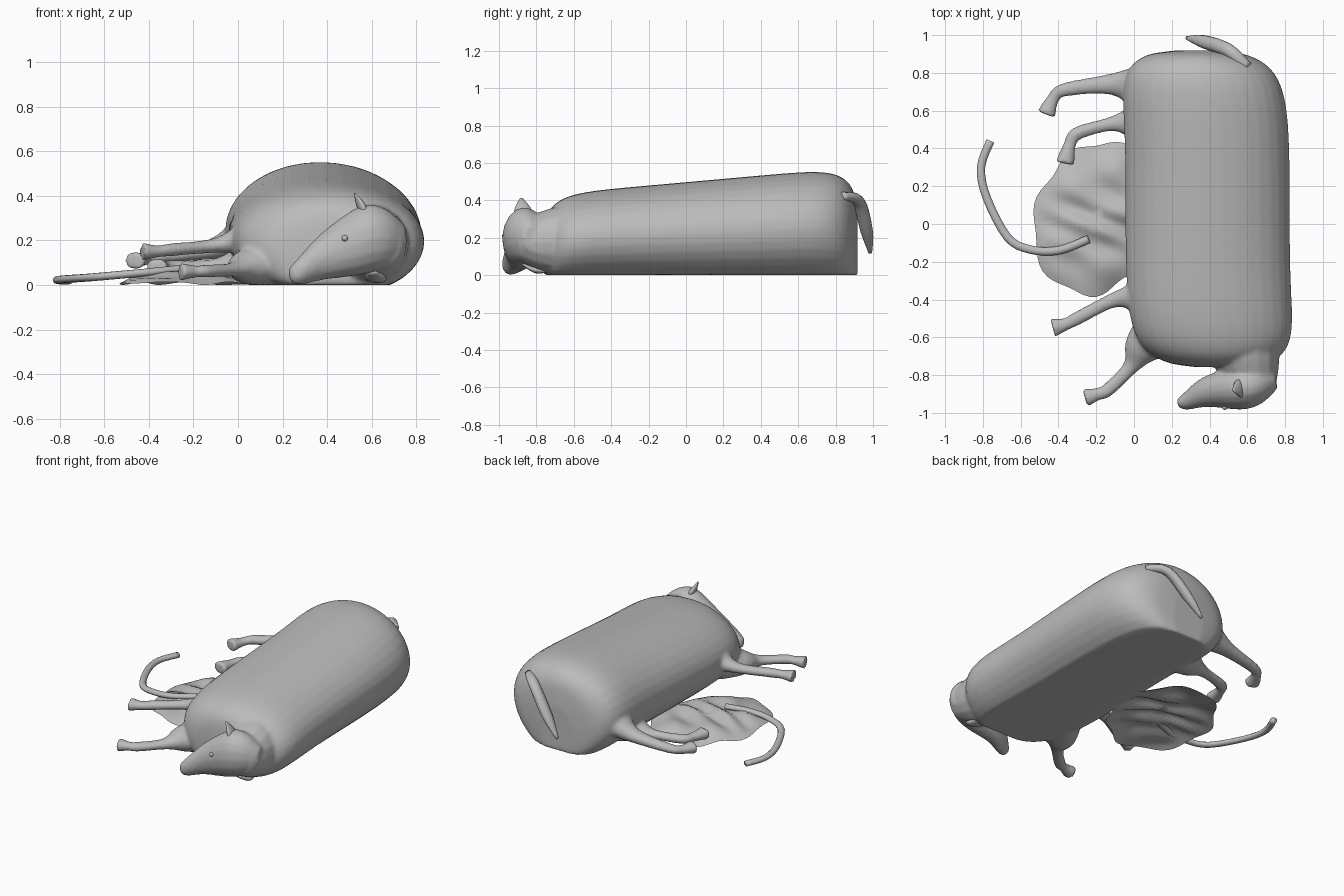
import bpy
import bmesh
import math
from mathutils import Vector

cube = bpy.data.objects.get("Cube")
if cube:
    bpy.data.objects.remove(cube, do_unlink=True)

grey = bpy.data.materials.new("plain grey")
grey.use_nodes = True
colour = (0.5, 0.5, 0.5, 1)
grey.diffuse_color = colour
grey.node_tree.nodes["Principled BSDF"].inputs["Base Color"].default_value = colour
UP = Vector((0, 0, 1))


def spline(points, steps):
    """Catmull-Rom resampling of tuples of any length."""
    last = len(points) - 1
    out = []
    for i in range(last):
        quad = [points[min(max(k, 0), last)] for k in range(i - 1, i + 3)]
        for step in range(steps):
            t = step / steps
            out.append([
                b + t * (c - a + t * (2 * a - 5 * b + 4 * c - d + t * (3 * (b - c) + d - a))) / 2
                for a, b, c, d in zip(*quad)])
    out.append(list(points[-1]))
    return out


def bridge(bm, loops):
    """Quads between consecutive closed loops of vertices."""
    for one, two in zip(loops, loops[1:]):
        for k in range(len(one)):
            j = (k + 1) % len(one)
            bm.faces.new((one[k], one[j], two[j], two[k]))


def loft(bm, rings, sides, axis=None):
    """Closed skin over rings given as x, y, z, half width, half height.
    The rings face the axis if there is one, otherwise they follow the path."""
    rings = spline(rings, 4)
    centres = [Vector(ring[:3]) for ring in rings]
    loops = []
    for i, centre in enumerate(centres):
        ahead = centres[min(i + 1, len(centres) - 1)]
        along = Vector(axis or ahead - centres[max(i - 1, 0)]).normalized()
        side = along.cross(UP).normalized()
        top = side.cross(along)
        width, height = rings[i][3:]
        loop = []
        for k in range(sides):
            angle = math.tau * k / sides
            p = centre + side * width * math.cos(angle) + top * height * math.sin(angle)
            p.z = max(p.z, 0)
            loop.append(bm.verts.new(p))
        loops.append(loop)
    bridge(bm, loops)
    bm.faces.new(loops[0][::-1])
    bm.faces.new(loops[-1])


def tube(bm, path, radii, flat=1.0, sides=16, axis=None):
    """Loft along a path; flat is the ratio of height to width."""
    loft(bm, [(*p, r, r * flat) for p, r in zip(path, radii)], sides, axis)


def leg(bm, path, high, low, bulk):
    """Limb sinking from body height to hoof height, with a flared hoof."""
    radii = [bulk, bulk * 0.7, bulk * 0.3, 0.037, 0.034, 0.052]
    joints = []
    for i, (x, y) in enumerate(path):
        fall = 1 - i / (len(path) - 1)
        joints.append((x, y, low + (high - low) * fall ** 3))
    tube(bm, joints, radii, flat=0.8)


def finish(bm, name):
    bmesh.ops.recalc_face_normals(bm, faces=bm.faces)
    mesh = bpy.data.meshes.new(name)
    bm.to_mesh(mesh)
    bm.free()
    mesh.materials.append(grey)
    mesh.shade_smooth()
    obj = bpy.data.objects.new(name, mesh)
    bpy.context.collection.objects.link(obj)
    return obj


def part(name, path, radii, flat):
    bm = bmesh.new()
    tube(bm, path, radii, flat, sides=12)
    return finish(bm, name)


# Torso lying on its side, rounded at both ends and highest at the rump
flesh = bmesh.new()
torso = []
for step in range(-10, 11):
    u = math.sin(step * 0.15)
    taper = (1 - u ** 8) ** (1 / 3)
    middle = (0.505 + 0.075 * u) * math.sqrt(taper) / 2
    torso.append((0.39 - 0.06 * u ** 3, 0.08 + 0.84 * u, middle - 0.03,
                  0.435 * taper, middle + 0.03))
loft(flesh, torso, sides=36, axis=(0, 1, 0))

# Neck, and head turned towards the legs with its muzzle on the ground
tube(flesh, [(0.54, -0.45, 0.2), (0.59, -0.72, 0.18), (0.64, -0.9, 0.18)],
     [0.2, 0.18, 0.1], axis=(0, -1, 0))
tube(flesh, [(0.75, -0.82, 0.2), (0.66, -0.85, 0.21), (0.55, -0.87, 0.2),
             (0.38, -0.89, 0.13), (0.27, -0.94, 0.06), (0.23, -0.95, 0.05)],
     [0.05, 0.1, 0.115, 0.08, 0.045, 0.02], flat=1.35, axis=(-1, -0.2, 0))

# Upper and lower hind legs
leg(flesh, [(0.2, 0.68), (0.05, 0.72), (-0.12, 0.74),
            (-0.37, 0.71), (-0.43, 0.66), (-0.465, 0.58)], 0.34, 0.11, bulk=0.19)
leg(flesh, [(0.14, 0.57), (0, 0.54), (-0.12, 0.53),
            (-0.3, 0.48), (-0.34, 0.42), (-0.365, 0.32)], 0.1, 0.08, bulk=0.13)

# Upper and lower front legs
leg(flesh, [(0.2, -0.4), (0.05, -0.39), (-0.1, -0.4),
            (-0.3, -0.5), (-0.36, -0.53), (-0.43, -0.55)], 0.28, 0.15, bulk=0.14)
leg(flesh, [(0.14, -0.55), (0.04, -0.66), (-0.02, -0.76),
            (-0.14, -0.88), (-0.19, -0.9), (-0.26, -0.92)], 0.1, 0.06, bulk=0.14)

# Fuse the limbs and trunk into one soft skin
body = finish(flesh, "body")
remesh = body.modifiers.new("fuse", "REMESH")
remesh.mode = "VOXEL"
remesh.voxel_size = 0.011
remesh.use_smooth_shade = True
soften = body.modifiers.new("soften", "SMOOTH")
soften.factor = 0.5
soften.iterations = 8

# Tail hanging over the rump
part("tail", [(0.6, 0.83, 0.42), (0.5, 0.92, 0.4), (0.37, 0.965, 0.24), (0.28, 0.985, 0.12)],
     [0.03, 0.035, 0.035, 0.01], flat=0.8)

# Ears and eye
leaf = [0.02, 0.05, 0.01]
part("upper_ear", [(0.59, -0.87, 0.26), (0.56, -0.87, 0.34), (0.525, -0.88, 0.41)],
     leaf, flat=0.4)
part("lower_ear", [(0.6, -0.87, 0.06), (0.62, -0.8, 0.03), (0.64, -0.74, 0.02)],
     leaf, flat=0.4)
eye = bmesh.new()
bmesh.ops.create_uvsphere(eye, u_segments=12, v_segments=8, radius=0.014)
bmesh.ops.translate(eye, vec=(0.48, -0.97, 0.21), verts=eye.verts)
finish(eye, "eye")

# Crumpled membrane spread beside the belly
membrane = bmesh.new()
loops = []
for step in range(1, 15):
    reach = step / 14
    loop = []
    for k in range(64):
        angle = math.tau * k / 64
        r = reach * (1 + 0.07 * math.sin(2 * angle) + 0.04 * math.sin(7 * angle))
        x = -0.2 + 0.33 * r * math.cos(angle)
        y = 0.03 + 0.4 * r * math.sin(angle)
        fold = math.sin(17 * x + 9 * math.sin(5 * y)) + math.sin(23 * y - 8 * x) / 2
        rim = 0.007 * (1 + math.sin(19 * x + 14 * y)) * reach
        z = (0.06 + 0.015 * fold) * (1 - reach ** 3) + rim
        loop.append(membrane.verts.new((x, y, z)))
    loops.append(loop)
bridge(membrane, loops)
membrane.faces.new(loops[0])
finish(membrane, "membrane")

# Cord trailing from the membrane, rising gently onto it
trail = [(-0.76, 0.44), (-0.81, 0.3), (-0.78, 0.14), (-0.67, -0.07),
         (-0.55, -0.135), (-0.4, -0.14), (-0.24, -0.08)]
rise = [(x, y, 0.02 + 0.0015 * i * i) for i, (x, y) in enumerate(trail)]
part("cord", rise, [0.022] * len(trail), flat=0.8)
